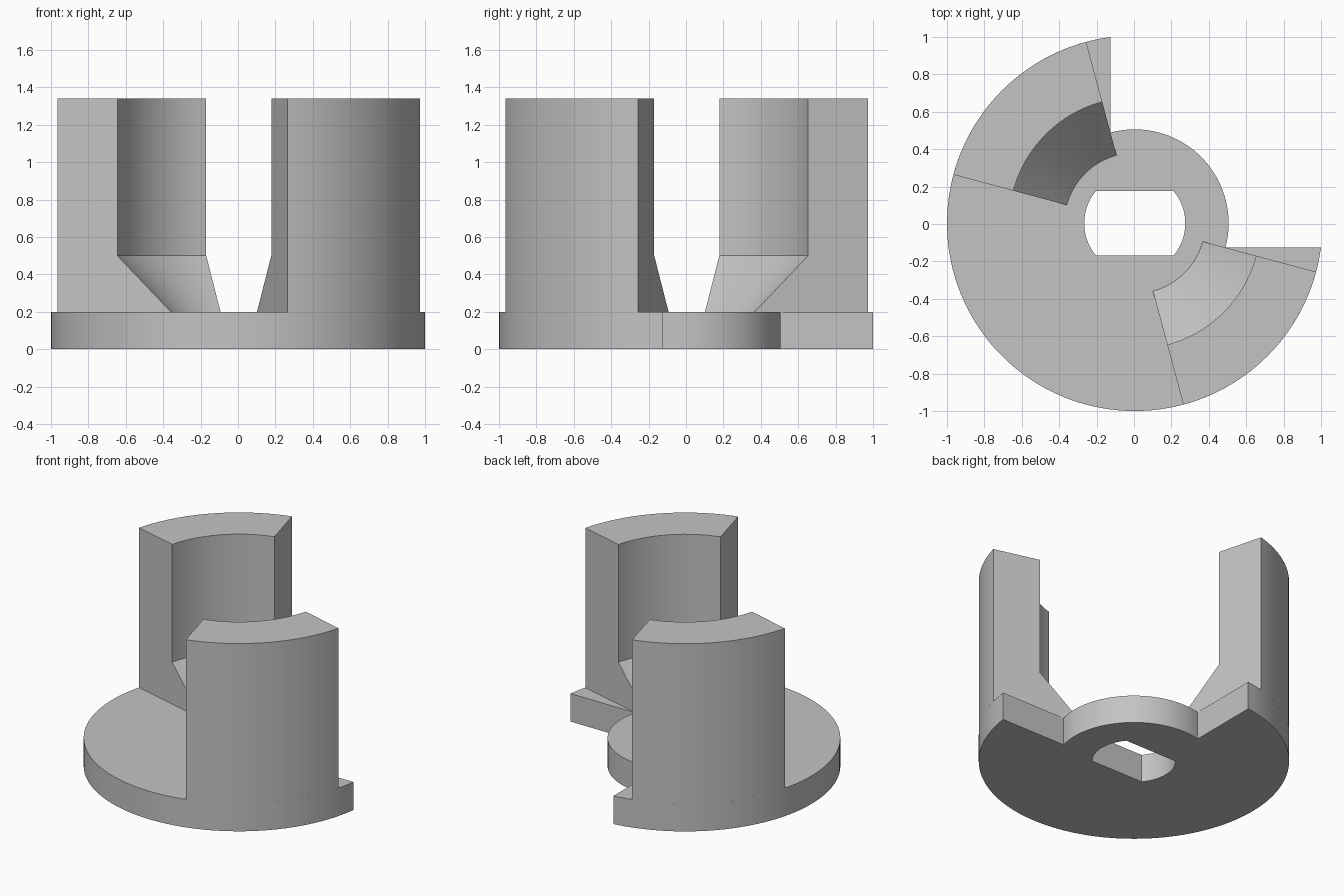
import bpy, bmesh
from math import radians, degrees, asin, sin, cos, pi
from mathutils import Matrix

cube = bpy.data.objects.get("Cube")
if cube:
    bpy.data.objects.remove(cube)

R = 1.004               # outer radius
HUB = R / 2             # hub radius
CENTRE = (0.004, 0.004, 0)
BASE_H, TOP = 0.2, 1.34

grey = bpy.data.materials.new("plain grey")
grey.use_nodes = True
colour = (0.55, 0.55, 0.55, 1)
grey.diffuse_color = colour
grey.node_tree.nodes["Principled BSDF"].inputs["Base Color"].default_value = colour


def make_object(name, bm):
    bmesh.ops.recalc_face_normals(bm, faces=bm.faces)
    mesh = bpy.data.meshes.new(name)
    bm.to_mesh(mesh)
    bm.free()
    mesh.materials.append(grey)
    obj = bpy.data.objects.new(name, mesh)
    obj.location = CENTRE
    bpy.context.collection.objects.link(obj)
    return obj


def activate(obj):
    bpy.ops.object.select_all(action='DESELECT')
    obj.select_set(True)
    bpy.context.view_layer.objects.active = obj


def smooth(obj):
    activate(obj)
    bpy.ops.object.shade_smooth_by_angle(angle=radians(25))


def arc(r, start, end, step=3):
    n = max(2, round(abs(end - start) / step))
    angles = [radians(start + (end - start) * i / n) for i in range(n + 1)]
    return [(r * cos(a), r * sin(a)) for a in angles]


def prism(name, outline, z0, z1):
    bm = bmesh.new()
    face = bm.faces.new([bm.verts.new((x, y, z0)) for x, y in outline])
    ext = bmesh.ops.extrude_face_region(bm, geom=[face])["geom"]
    verts = [v for v in ext if isinstance(v, bmesh.types.BMVert)]
    bmesh.ops.translate(bm, verts=verts, vec=(0, 0, z1 - z0))
    return make_object(name, bm)


# Base disc with one quarter cut back to the hub
cut = degrees(asin(HUB * sin(radians(15)) / R))
base = prism("base_plate", arc(R, 90 + cut, 360 - cut) + arc(HUB, -15, 105), 0, BASE_H)

# Shaft hole with two flat sides
flat = degrees(asin(0.172 / 0.27))
hole = prism("shaft_hole_cutter",
             arc(0.27, -flat, flat) + arc(0.27, 180 - flat, 180 + flat), -0.1, 0.3)
mod = base.modifiers.new("shaft_hole", 'BOOLEAN')
mod.operation, mod.solver, mod.object = 'DIFFERENCE', 'EXACT', hole
activate(base)
bpy.ops.object.modifier_apply(modifier=mod.name)
bpy.data.objects.remove(hole)
smooth(base)

# Two upright jaws, each a profile swept through 60 degrees
profile = [(0.376, BASE_H), (R, BASE_H), (R, TOP), (0.672, TOP), (0.672, 0.5)]
for name, start in (("rear_jaw", 105), ("front_jaw", -75)):
    bm = bmesh.new()
    section = bm.faces.new([bm.verts.new((r, 0, z)) for r, z in profile])
    bmesh.ops.rotate(bm, verts=bm.verts, matrix=Matrix.Rotation(radians(start), 3, 'Z'))
    bmesh.ops.spin(bm, geom=[section] + section.edges[:] + section.verts[:],
                   axis=(0, 0, 1), cent=(0, 0, 0), angle=pi / 3, steps=20)
    smooth(make_object(name, bm))
